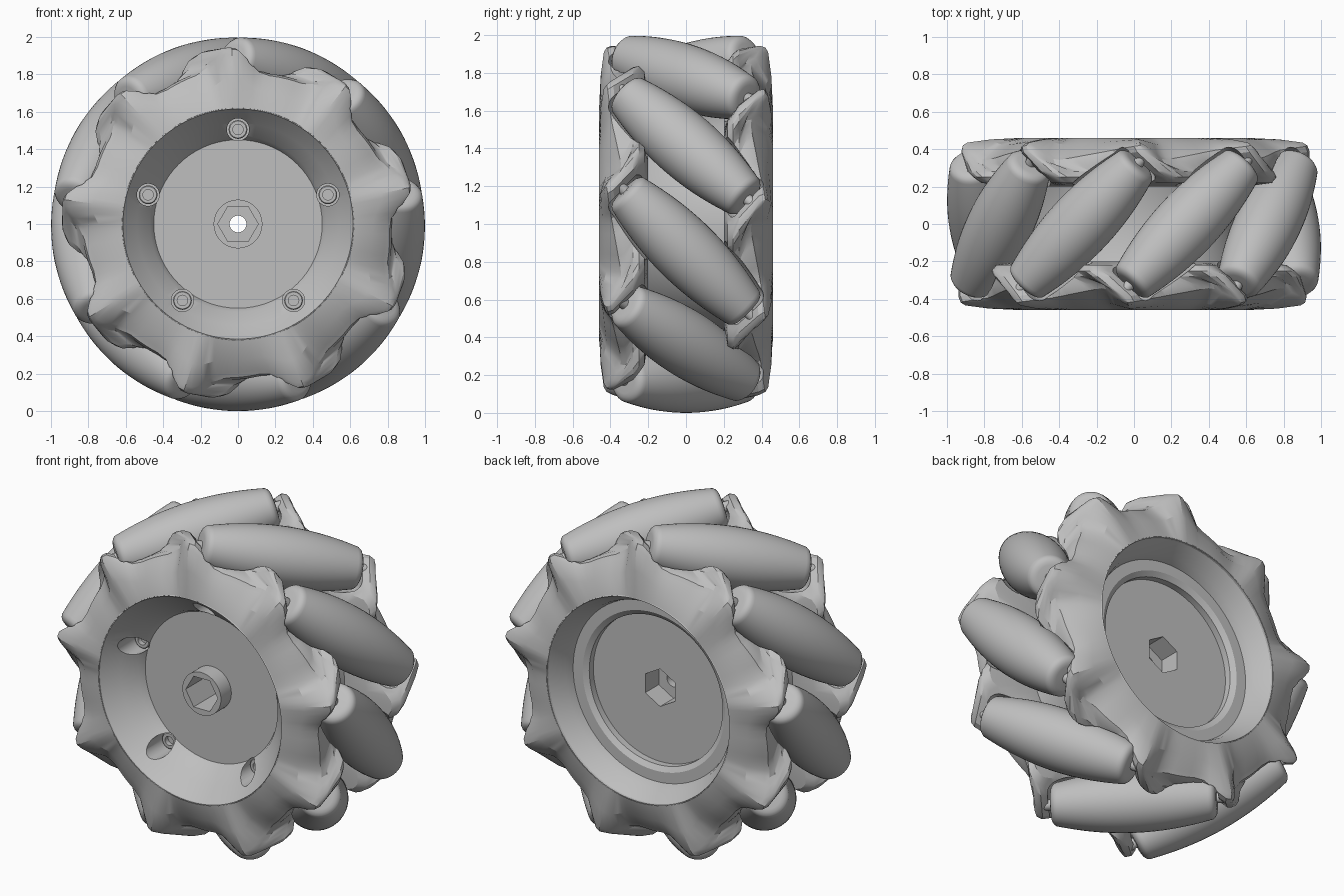
import bpy, bmesh
from math import pi, cos, sin, radians, sqrt
from mathutils import Matrix, Vector

cube = bpy.data.objects.get("Cube")
if cube:
    bpy.data.objects.remove(cube)

COUNT = 9            # rollers and teeth
STEP = 2 * pi / COUNT
AXLE_R = 0.825       # radius of the roller centres
HALF = 0.46          # half length of a roller
LIFT = Matrix.Translation((0, 0, 1))

grey = bpy.data.materials.new("light_grey")
grey.use_nodes = True
grey.diffuse_color = (0.52, 0.52, 0.52, 1)
grey.node_tree.nodes["Principled BSDF"].inputs["Base Color"].default_value = (0.52, 0.52, 0.52, 1)


def finish(name, bm):
    bmesh.ops.recalc_face_normals(bm, faces=bm.faces)
    mesh = bpy.data.meshes.new(name)
    bm.to_mesh(mesh)
    bm.free()
    mesh.materials.append(grey)
    obj = bpy.data.objects.new(name, mesh)
    bpy.context.collection.objects.link(obj)
    return obj


def smooth(obj, angle=30):
    bpy.ops.object.select_all(action='DESELECT')
    obj.select_set(True)
    bpy.context.view_layer.objects.active = obj
    bpy.ops.object.shade_smooth_by_angle(angle=radians(angle))


def lathe(bm, profile, segs, matrix, phase=0.0):
    """Turn (radius, y) points about the y axis, capping both ends."""
    rings = [[bm.verts.new(matrix @ Vector((r * cos(phase + 2 * pi * i / segs), y,
                                            r * sin(phase + 2 * pi * i / segs))))
              for i in range(segs)] for r, y in profile]
    for a, b in zip(rings, rings[1:]):
        for i in range(segs):
            j = (i + 1) % segs
            bm.faces.new((a[i], a[j], b[j], b[i]))
    bm.faces.new(rings[0])
    bm.faces.new(rings[-1])


def cut(target, cutter):
    mod = target.modifiers.new("cut", 'BOOLEAN')
    mod.operation = 'DIFFERENCE'
    mod.solver = 'EXACT'
    mod.object = cutter
    bpy.ops.object.select_all(action='DESELECT')
    target.select_set(True)
    bpy.context.view_layer.objects.active = target
    bpy.ops.object.modifier_apply(modifier=mod.name)


def roller_profile(gap=0.0):
    """Barrel that rolls inside the wheel's outer circle, with rounded ends."""
    n = 12
    end = HALF - 0.04
    body = []
    for i in range(-n, n + 1):
        s = end * i / n
        body.append((1 - sqrt(AXLE_R ** 2 + s * s / 2) + gap, s))
    tip = body[-1][0]
    cap = [(tip - 0.05 * (1 - cos(t)), end + (0.04 + gap) * sin(t))
           for t in (pi / 8, pi / 4, 3 * pi / 8, pi / 2)]
    return [(r, -s) for r, s in reversed(cap)] + body + cap


def roller_matrix(k):
    angle = radians(70) + k * STEP
    return (LIFT @ Matrix.Rotation(-angle, 4, 'Y') @ Matrix.Translation((AXLE_R, 0, 0))
            @ Matrix.Rotation(-pi / 4, 4, 'X'))


# Rollers and their axles
for k in range(COUNT):
    bm = bmesh.new()
    lathe(bm, roller_profile(), 40, roller_matrix(k))
    smooth(finish(f"roller_{k + 1}", bm), 50)
    bm = bmesh.new()
    lathe(bm, [(0.03, -0.5), (0.03, 0.5)], 16, roller_matrix(k))
    smooth(finish(f"axle_{k + 1}", bm))


def lerp(points, u):
    for (a, va), (b, vb) in zip(points, points[1:]):
        if u <= b:
            return va + (vb - va) * (u - a) / (b - a)
    return points[-1][1]


RIM = [(0, .945), (.08, .94), (.2, .87), (.33, .835), (.65, .82), (.76, .83),
       (.88, .90), (.95, .94), (1, .945)]
GROOVE = [(0, .02), (.22, .10), (1, .02)]


def flange(name, matrix):
    """Toothed side ring whose teeth lean along the roller direction."""
    bm = bmesh.new()
    per = 20
    sections = []
    for i in range(COUNT * per):
        u = (i % per) / per
        base = radians(92) + i * STEP / per
        r, d = lerp(RIM, u), lerp(GROOVE, u)
        points = [(.615, -.46, 0), ((r + .62) / 2, -.46 + d * .4, 0), (r - .035, -.455 + d, 0),
                  (r - .01, -.44 + d, 0), (r, -.41 + d, 1), (r - .005, -.28, 8),
                  (r - .02, -.25, 11), (r - .06, -.22, 12), (.72, -.2, 12), (.575, -.2, 12)]
        sections.append([bm.verts.new(matrix @ Vector((
            q * cos(base + radians(t)), y, q * sin(base + radians(t))))) for q, y, t in points])
    for a, b in zip(sections, sections[1:] + sections[:1]):
        for j in range(len(a)):
            m = (j + 1) % len(a)
            bm.faces.new((a[j], b[j], b[m], a[m]))
    return finish(name, bm)


# Toothed flanges, with pockets cut for the rollers
bm = bmesh.new()
for k in range(COUNT):
    lathe(bm, roller_profile(0.014), 32, roller_matrix(k))
pockets = finish("roller_pockets", bm)
pockets.hide_render = True
radial = Vector((cos(radians(70)), 0, sin(radians(70))))
for name, matrix in (("front_flange", LIFT), ("back_flange", LIFT @ Matrix.Rotation(pi, 4, radial))):
    ring = flange(name, matrix)
    cut(ring, pockets)
    smooth(ring, 25)
bpy.data.objects.remove(pockets)

# Hub with front boss, conical dish and stepped back recess
bm = bmesh.new()
lathe(bm, [(.13, -.35), (.13, -.25), (.45, -.25), (.47, -.29), (.54, -.36), (.62, -.46),
           (.64, -.445), (.63, -.3), (.58, -.2), (.58, .2), (.63, .3), (.64, .445), (.62, .46),
           (.56, .36), (.545, .31), (.48, .31), (.45, .29), (.45, .25)], 72, LIFT)
hub = finish("hub", bm)

# Bore, hexagonal sockets and screw holes
bm = bmesh.new()
lathe(bm, [(.108, -.5), (.108, -.12)], 6, LIFT)
lathe(bm, [(.115, .12), (.115, .5)], 6, LIFT, pi / 6)
holes = [LIFT @ Matrix.Translation((.505 * cos(a), 0, .505 * sin(a)))
         for a in (pi / 2 + k * 2 * pi / 5 for k in range(5))]
for m in holes:
    lathe(bm, [(.06, -.55), (.06, -.19)], 24, m)
sockets = finish("hub_sockets", bm)
bm = bmesh.new()
lathe(bm, [(.045, -.6), (.045, .6)], 24, LIFT)
bore = finish("hub_bore", bm)
for cutter in (sockets, bore):
    cutter.hide_render = True
    cut(hub, cutter)
    bpy.data.objects.remove(cutter)
smooth(hub)

# Screws with recessed heads
for k, m in enumerate(holes):
    bm = bmesh.new()
    lathe(bm, [(.05, -.18), (.05, -.235), (.045, -.24), (.028, -.24), (.028, -.21)], 24, m)
    smooth(finish(f"screw_{k + 1}", bm))
